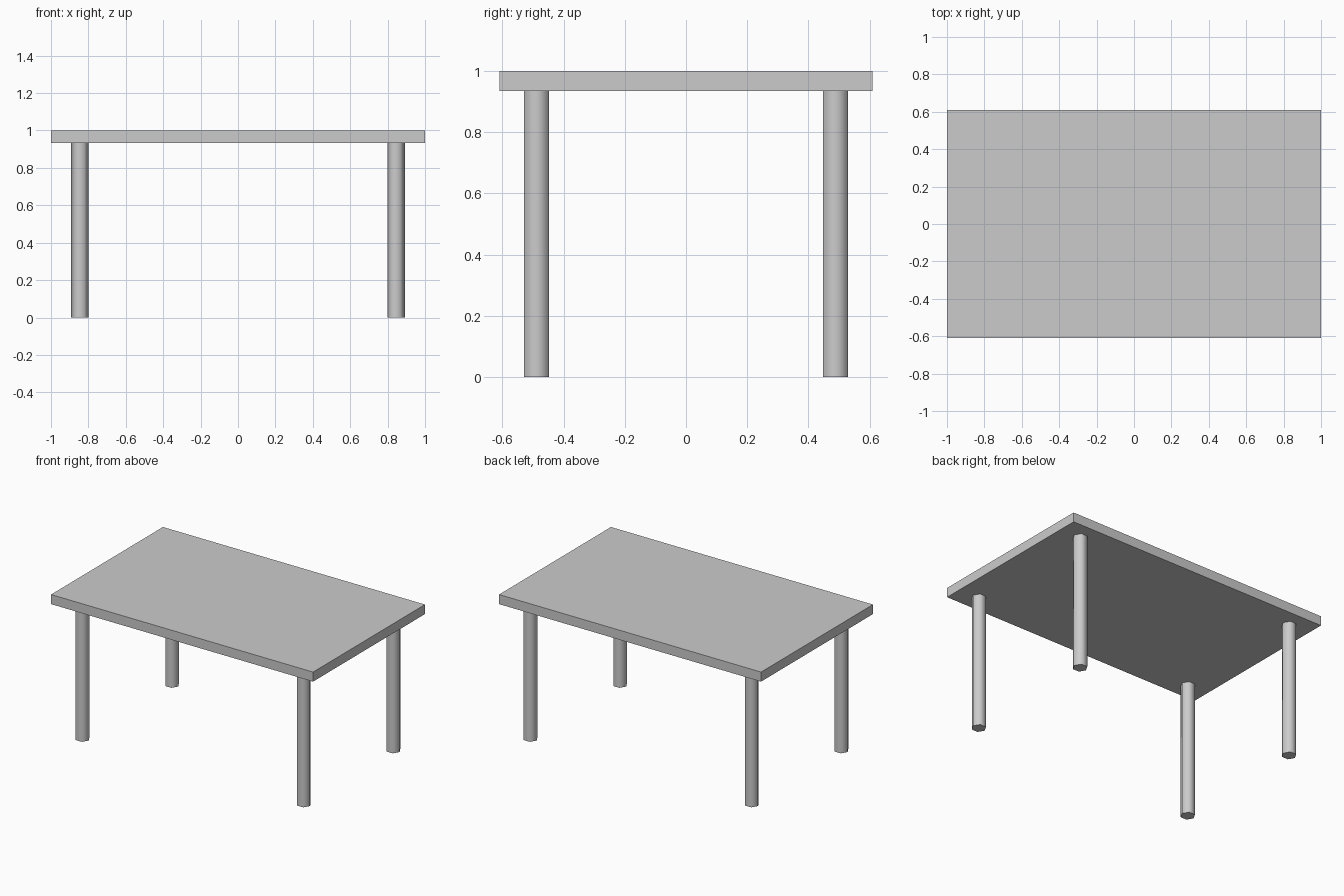
import bpy, math

if "Cube" in bpy.data.objects:
    bpy.data.objects.remove(bpy.data.objects["Cube"])

# Table top slab
TOP_Z, UNDER_Z = 1.0, 0.934
bpy.ops.mesh.primitive_cube_add(size=1, location=(0, 0, (TOP_Z + UNDER_Z) / 2))
top = bpy.context.object
top.name = "table_top"
top.scale = (2.0, 1.22, TOP_Z - UNDER_Z)
bpy.ops.object.transform_apply(location=False, rotation=False, scale=True)


# Six-sided, smooth-shaded leg
def add_leg(name, x, y):
    bpy.ops.mesh.primitive_cylinder_add(
        vertices=6, radius=0.047, depth=UNDER_Z,
        location=(x, y, UNDER_Z / 2), rotation=(0, 0, math.pi / 6))
    leg = bpy.context.object
    leg.name = name
    bpy.ops.object.shade_smooth_by_angle(angle=math.radians(65))


# One leg near each corner
for side, sx in (("left", -1), ("right", 1)):
    for end, sy in (("front", -1), ("back", 1)):
        add_leg(f"{end}_{side}_leg", sx * 0.845, sy * 0.488)
